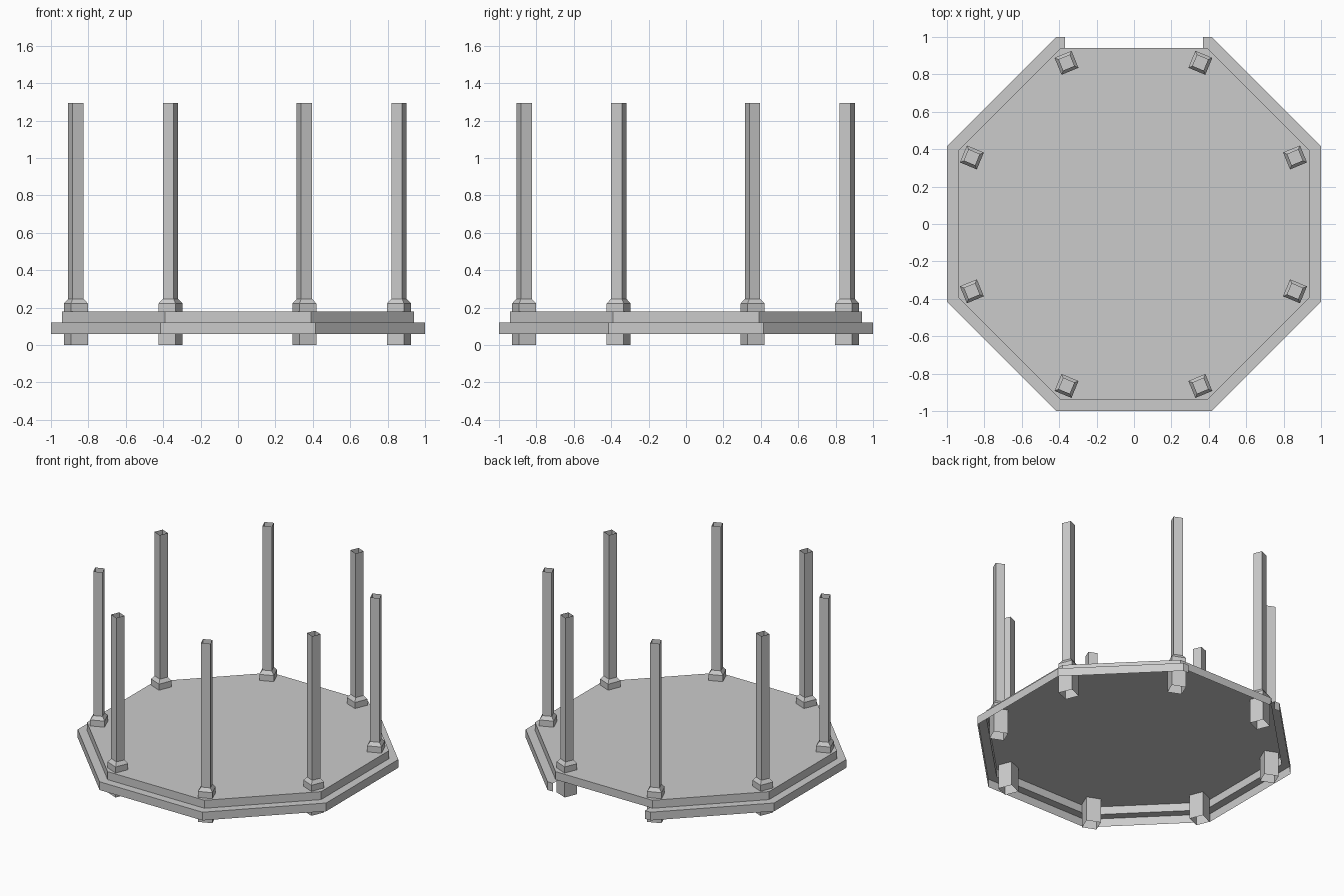
import bpy, bmesh, math
from mathutils import Vector

cube = bpy.data.objects.get("Cube")
if cube:
    bpy.data.objects.remove(cube, do_unlink=True)

# Single plain grey
grey = bpy.data.materials.new("plain_grey")
grey.use_nodes = True
COLOUR = (0.6, 0.6, 0.6, 1)
grey.diffuse_color = COLOUR
grey.node_tree.nodes["Principled BSDF"].inputs["Base Color"].default_value = COLOUR


def finish(name, bm):
    mesh = bpy.data.meshes.new(name)
    bm.to_mesh(mesh)
    bm.free()
    mesh.materials.append(grey)
    obj = bpy.data.objects.new(name, mesh)
    bpy.context.collection.objects.link(obj)
    return obj


def polygon(apothem, z, sides=8, turn=0.0, centre=(0, 0)):
    """Corners of a regular polygon, counter-clockwise."""
    r = apothem / math.cos(math.pi / sides)
    angles = [turn + math.tau * (i + 0.5) / sides for i in range(sides)]
    return [Vector((centre[0] + r * math.cos(a), centre[1] + r * math.sin(a), z)) for a in angles]


def wall(bm, low, high):
    """Closed band of quads between two rings."""
    a = [bm.verts.new(p) for p in low]
    b = [bm.verts.new(p) for p in high]
    for i in range(len(a)):
        j = (i + 1) % len(a)
        bm.faces.new((a[i], a[j], b[j], b[i]))
    return b


SKIRT_LOW, STEP_Z, FLOOR_Z = 0.06, 0.12, 0.178
FLOOR_R, STEP_R = 0.942, 1.0
GAP = 0.37          # half width of the rear opening

# Floor: open-bottomed octagonal deck
bm = bmesh.new()
rim = wall(bm, polygon(FLOOR_R, STEP_Z), polygon(FLOOR_R, FLOOR_Z))
bm.faces.new(rim)
finish("floor_deck", bm)

# Step: tread and riser on every side, opened at the rear
inner = polygon(FLOOR_R, STEP_Z)
outer = polygon(STEP_R, STEP_Z)
drop = Vector((0, 0, SKIRT_LOW - STEP_Z))
bm = bmesh.new()


def step_piece(o1, o2, i1, i2):
    for quad in ((i1, o1, o2, i2), (o1, o1 + drop, o2 + drop, o2)):
        bm.faces.new([bm.verts.new(p) for p in quad])


for i in range(8):
    j = (i + 1) % 8
    o1, o2, i1, i2 = outer[i], outer[j], inner[i], inner[j]
    if (o1 + o2).y > 1.99:
        step_piece(o1, Vector((GAP, o1.y, STEP_Z)), i1, Vector((GAP, i1.y, STEP_Z)))
        step_piece(Vector((-GAP, o2.y, STEP_Z)), o2, Vector((-GAP, i2.y, STEP_Z)), i2)
    else:
        step_piece(o1, o2, i1, i2)
bmesh.ops.remove_doubles(bm, verts=bm.verts, dist=0.0005)
finish("step_surround", bm)

# Posts: open square tubes with a wide foot and sloped collar
BASE, SHAFT = 0.049, 0.0315
profile = [(BASE, 0), (BASE, 0.222), (SHAFT, 0.247), (SHAFT, 1.295)]
for k in range(8):
    a = math.tau * (k + 0.5) / 8
    c = (0.935 * math.cos(a) - 0.003, 0.935 * math.sin(a) - 0.002)
    rings = [polygon(r, z, 4, a, c) for r, z in profile]
    bm = bmesh.new()
    for low, high in zip(rings, rings[1:]):
        wall(bm, low, high)
    bmesh.ops.remove_doubles(bm, verts=bm.verts, dist=0.0005)
    finish(f"post_{k + 1}", bm)
